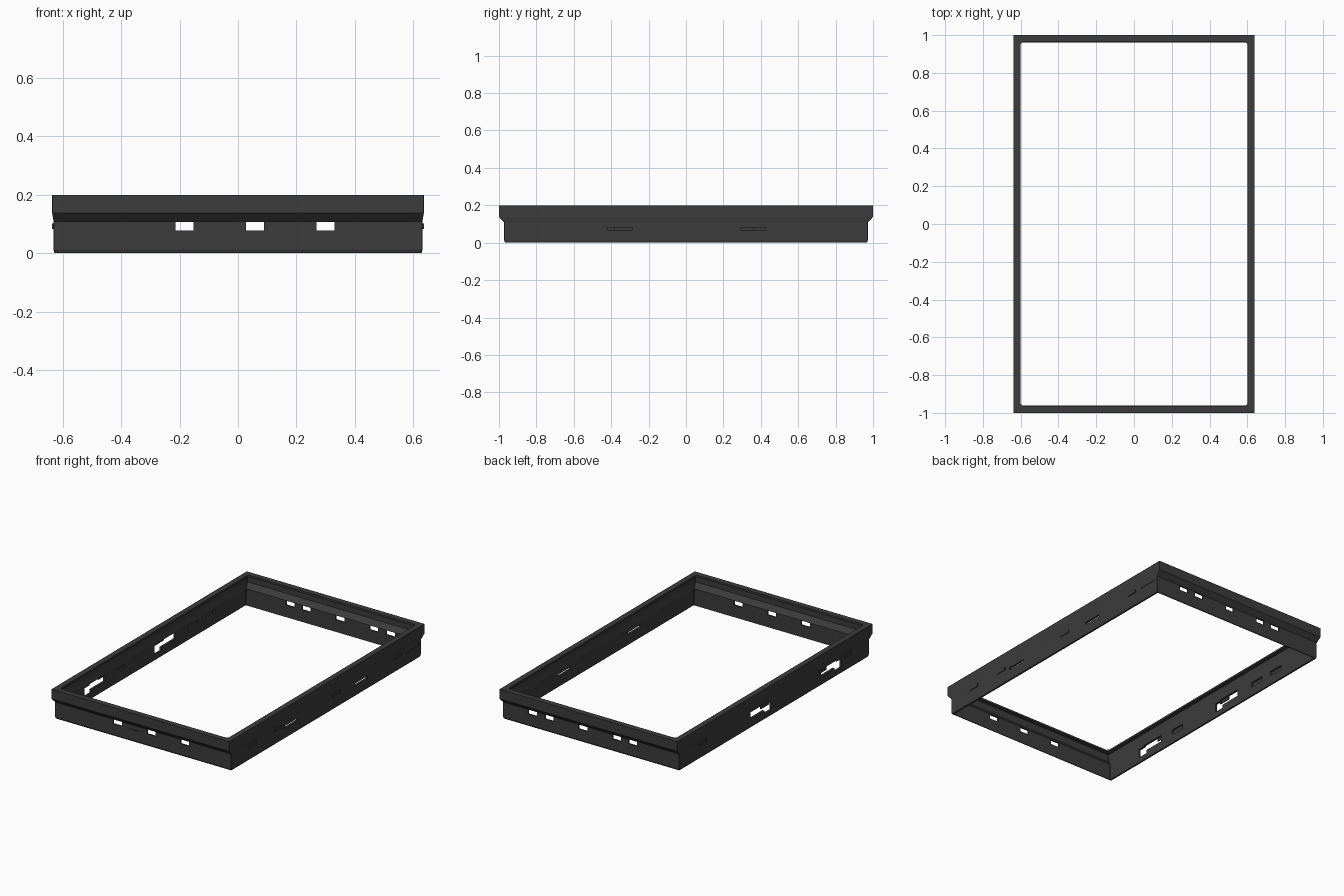
import bpy, bmesh

cube = bpy.data.objects.get("Cube")
if cube:
    bpy.data.objects.remove(cube, do_unlink=True)

mat = bpy.data.materials.new("dark grey plastic")
mat.use_nodes = True
grey = (0.045, 0.045, 0.045, 1)
mat.diffuse_color = grey
mat.node_tree.nodes["Principled BSDF"].inputs["Base Color"].default_value = grey


def finish(bm, name):
    bmesh.ops.recalc_face_normals(bm, faces=bm.faces)
    mesh = bpy.data.meshes.new(name)
    bm.to_mesh(mesh)
    bm.free()
    mesh.materials.append(mat)
    obj = bpy.data.objects.new(name, mesh)
    bpy.context.collection.objects.link(obj)
    return obj


def add_box(bm, x, y, z):
    """Add a box spanning the given (low, high) ranges."""
    verts = bmesh.ops.create_cube(bm, size=1)["verts"]
    for v in verts:
        for axis, (low, high) in enumerate((x, y, z)):
            v.co[axis] = low if v.co[axis] < 0 else high


def ring(bm, hx, hy, z, cut):
    """A rectangle outline with trimmed corners."""
    pts = []
    for sx, sy in ((1, 1), (-1, 1), (-1, -1), (1, -1)):
        pair = [(sx * hx, sy * (hy - cut), z), (sx * (hx - cut), sy * hy, z)]
        pts += pair if sx * sy > 0 else pair[::-1]
    return [bm.verts.new(p) for p in pts]


# Frame cross-section: outer wall down, then inner channel back up to the top lip
profile = [
    (0.637, 1.0, 0.2, 0.001), (0.637, 1.0, 0.138, 0.001),
    (0.632, 0.972, 0.108, 0.002), (0.632, 0.972, 0.012, 0.002),
    (0.629, 0.967, 0, 0.002),
    (0.618, 0.962, 0, 0.004), (0.618, 0.962, 0.108, 0.004),
    (0.626, 0.988, 0.14, 0.004), (0.626, 0.988, 0.188, 0.004),
    (0.601, 0.963, 0.188, 0.012), (0.601, 0.963, 0.2, 0.012),
]
bm = bmesh.new()
rings = [ring(bm, *p) for p in profile]
for i, a in enumerate(rings):
    b = rings[(i + 1) % len(rings)]
    for j in range(len(a)):
        k = (j + 1) % len(a)
        bm.faces.new((a[j], a[k], b[k], b[j]))
frame = finish(bm, "frame")

# Openings cut through the walls
bm = bmesh.new()
window_z = (0.078, 0.107)
for y, centres in ((-0.97, (-0.183, 0.058, 0.3)),
                   (0.97, (-0.3, -0.183, 0.058, 0.3, 0.42))):
    for c in centres:
        add_box(bm, (c - 0.031, c + 0.031), (y - 0.05, y + 0.05), window_z)
for c in (-0.355, 0.36):
    add_box(bm, (0.58, 0.68), (c - 0.065, c + 0.065), (0.066, 0.081))

# Shallow pockets
add_box(bm, (-0.095, -0.03), (-0.99, -0.968), window_z)
add_box(bm, (0.629, 0.66), (0.82, 0.95), (0.08, 0.09))
for c in (-0.33, 0.42, 0.6):
    add_box(bm, (-0.63, -0.6), (c - 0.05, c + 0.05), (0.06, 0.09))
cutter = finish(bm, "opening_cutter")

# Stepped port openings, a tall end joined to a narrow slot
bm = bmesh.new()
for start in (-0.69, 0.03):
    add_box(bm, (-0.68, -0.58), (start, start + 0.07), (0.035, 0.092))
    add_box(bm, (-0.69, -0.57), (start + 0.05, start + 0.21), (0.057, 0.1))
port_cutter = finish(bm, "port_cutter")

for tool in (cutter, port_cutter):
    tool.hide_render = True
    tool.hide_viewport = True
    tool.display_type = 'WIRE'
    mod = frame.modifiers.new(tool.name, 'BOOLEAN')
    mod.operation = 'DIFFERENCE'
    mod.solver = 'EXACT'
    mod.use_self = True
    mod.object = tool

# Raised catches along the outside of both long walls
bm = bmesh.new()
for side in (-1, 1):
    x = sorted((side * 0.63, side * 0.637))
    for y in ((-0.79, -0.72), (-0.53, -0.46), (0.06, 0.14), (0.7, 0.77)):
        add_box(bm, x, y, (0.083, 0.102))
finish(bm, "side_catches")
